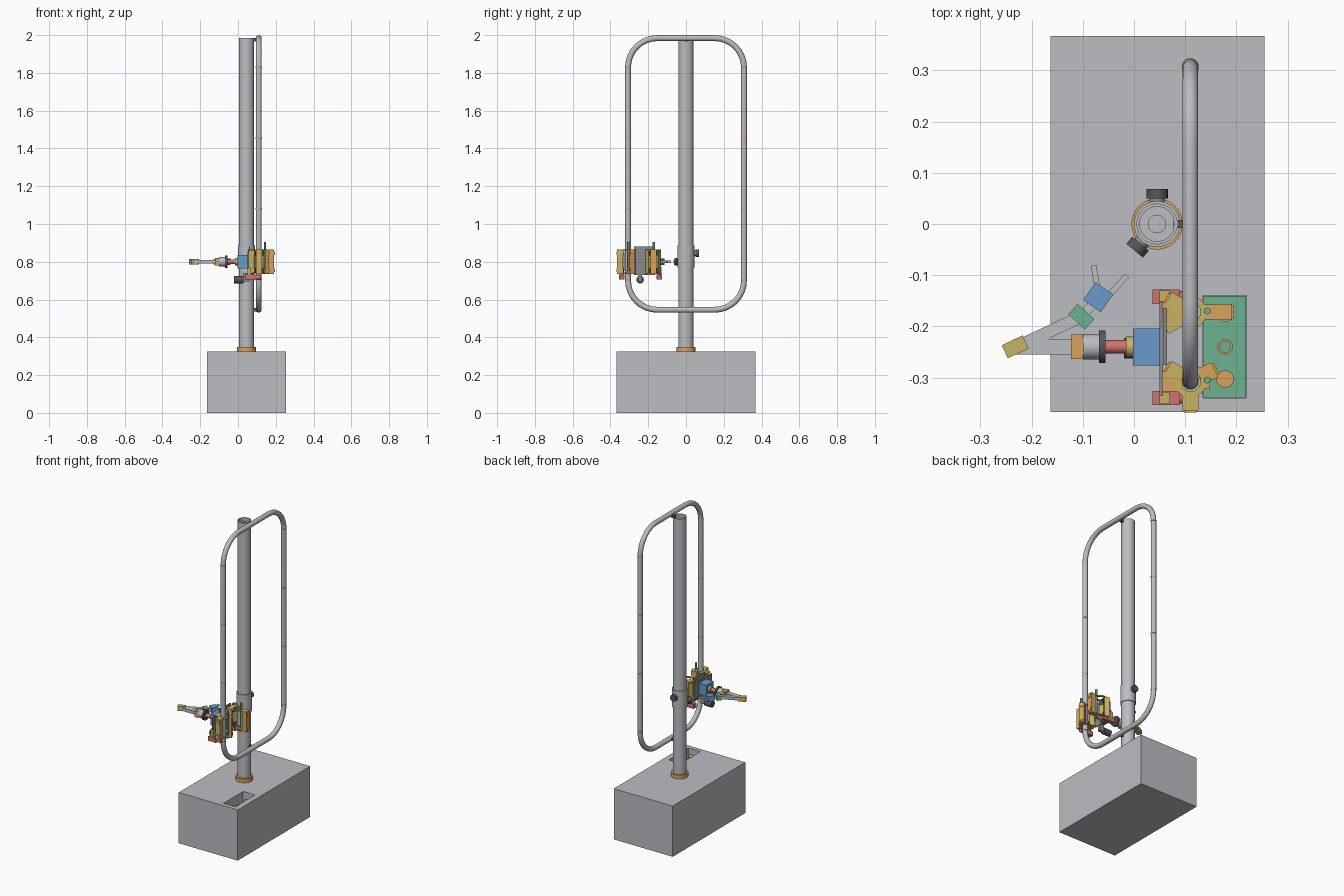
import bpy, bmesh, math
from mathutils import Vector, Matrix

if "Cube" in bpy.data.objects:
    bpy.data.objects.remove(bpy.data.objects["Cube"], do_unlink=True)


def material(name, rgb):
    m = bpy.data.materials.new(name)
    m.use_nodes = True
    m.diffuse_color = (*rgb, 1)
    m.node_tree.nodes["Principled BSDF"].inputs["Base Color"].default_value = (*rgb, 1)
    return m


GREY = material("light grey", (0.5, 0.51, 0.54))
MID = material("mid grey", (0.25, 0.26, 0.28))
DARK = material("dark grey", (0.09, 0.095, 0.1))
ORANGE = material("orange", (0.7, 0.36, 0.11))
YELLOW = material("mustard yellow", (0.58, 0.45, 0.13))
RED = material("soft red", (0.62, 0.17, 0.17))
BLUE = material("soft blue", (0.14, 0.32, 0.6))
GREEN = material("soft green", (0.15, 0.45, 0.28))


def finish(name, bm, mat, smooth=False):
    bmesh.ops.recalc_face_normals(bm, faces=bm.faces)
    me = bpy.data.meshes.new(name)
    bm.to_mesh(me)
    bm.free()
    me.materials.append(mat)
    ob = bpy.data.objects.new(name, me)
    bpy.context.collection.objects.link(ob)
    if smooth:
        smooth_shade(ob)
    return ob


def smooth_shade(ob):
    bpy.ops.object.select_all(action='DESELECT')
    ob.select_set(True)
    bpy.context.view_layer.objects.active = ob
    bpy.ops.object.shade_smooth_by_angle(angle=math.radians(30))


def box(name, center, size, mat, turn=0):
    bm = bmesh.new()
    m = Matrix.Translation(center) @ Matrix.Rotation(math.radians(turn), 4, 'Z') @ Matrix.Diagonal((*size, 1))
    bmesh.ops.create_cube(bm, size=1, matrix=m)
    return finish(name, bm, mat)


def span(name, lo, hi, mat):
    lo, hi = Vector(lo), Vector(hi)
    return box(name, (lo + hi) / 2, hi - lo, mat)


def rod(name, a, b, r, mat, sides=24, r2=None):
    a, b = Vector(a), Vector(b)
    rot = (b - a).to_track_quat('Z', 'Y').to_matrix().to_4x4()
    bm = bmesh.new()
    bmesh.ops.create_cone(bm, cap_ends=True, segments=sides, radius1=r, radius2=r if r2 is None else r2,
                          depth=(b - a).length, matrix=Matrix.Translation((a + b) / 2) @ rot)
    return finish(name, bm, mat, sides > 8)


def lathe(name, center, profile, mat, sides=32):
    bm = bmesh.new()
    verts = [bm.verts.new((r, 0, z)) for r, z in profile]
    edges = [bm.edges.new(p) for p in zip(verts, verts[1:])]
    bmesh.ops.spin(bm, geom=verts + edges, cent=(0, 0, 0), axis=(0, 0, 1),
                   angle=math.tau, steps=sides, use_merge=False)
    bmesh.ops.remove_doubles(bm, verts=bm.verts, dist=1e-5)
    bmesh.ops.translate(bm, verts=bm.verts, vec=center)
    return finish(name, bm, mat, True)


def link(name, a, b, width, height, mat):
    a, b = Vector(a), Vector(b)
    d = b - a
    return box(name, (a + b) / 2, (d.length, width, height), mat, math.degrees(math.atan2(d.y, d.x)))


# Base block with a sunken tray
base = span("base", (-0.163, -0.367, 0), (0.255, 0.367, 0.325), GREY)
cutter = span("tray_cutter", (0.135, -0.34, 0.25), (0.22, -0.14, 0.4), GREY)
cutter.hide_render = True
cut = base.modifiers.new("tray", 'BOOLEAN')
cut.operation, cut.object, cut.solver = 'DIFFERENCE', cutter, 'EXACT'
bpy.context.view_layer.objects.active = base
bpy.ops.object.modifier_apply(modifier=cut.name)
bpy.data.objects.remove(cutter, do_unlink=True)
span("tray_board", (0.136, -0.339, 0.25), (0.219, -0.141, 0.257), GREEN)
rod("tray_post", (0.178, -0.303, 0.257), (0.178, -0.303, 0.3), 0.017, ORANGE)
lathe("tray_ring", (0.178, -0.24, 0.257), [(0.015, 0), (0.015, 0.03), (0.011, 0.03), (0.011, 0)], ORANGE)
rod("tray_peg", (0.178, -0.175, 0.257), (0.178, -0.175, 0.29), 0.016, ORANGE)

# Hollow pole, foot collar and clamp sleeve
PX = 0.045
lathe("pole", (PX, 0, 0), [(0, 0.32), (0.04, 0.32), (0.04, 1.985), (0.034, 1.985), (0.034, 1.965),
                           (0.017, 1.965), (0.017, 1.94), (0, 1.94)], GREY)
rod("pole_collar", (PX, 0, 0.325), (PX, 0, 0.35), 0.05, ORANGE, 32)
rod("pole_sleeve", (PX, 0, 0.77), (PX, 0, 0.885), 0.045, GREY, 32)
for angle, z in ((90, 0.845), (230, 0.8)):
    out = Vector((math.cos(math.radians(angle)), math.sin(math.radians(angle)), 0))
    c = Vector((PX, 0, z))
    rod("sleeve_knob_neck", c + out * 0.03, c + out * 0.056, 0.015, MID)
    rod("sleeve_knob", c + out * 0.05, c + out * 0.068, 0.021, DARK)

# Rounded loop track
TX, TY, Z0, Z1, R = 0.11, 0.307, 0.546, 1.984, 0.155
points = []
for cy, cz, start in ((TY - R, Z1 - R, 0), (R - TY, Z1 - R, 90), (R - TY, Z0 + R, 180), (TY - R, Z0 + R, 270)):
    for i in range(9):
        a = math.radians(start + i * 90 / 8)
        points.append((TX, cy + R * math.cos(a), cz + R * math.sin(a), 1))
curve = bpy.data.curves.new("loop_track", 'CURVE')
curve.dimensions = '3D'
curve.bevel_depth = 0.0155
curve.bevel_resolution = 6
spline = curve.splines.new('POLY')
spline.points.add(len(points) - 1)
for p, co in zip(spline.points, points):
    p.co = co
spline.use_cyclic_u = True
curve.materials.append(GREY)
track = bpy.data.objects.new("loop_track", curve)
bpy.context.collection.objects.link(track)
bpy.ops.object.select_all(action='DESELECT')
track.select_set(True)
bpy.context.view_layer.objects.active = track
bpy.ops.object.convert(target='MESH')
smooth_shade(bpy.context.view_layer.objects.active)
for y in (-TY, TY):
    for z in (0.705, 1.08, 1.455, 1.83):
        rod("track_joint", (TX, y, z - 0.004), (TX, y, z + 0.004), 0.0168, ORANGE)
for z in (Z0, 1.975):
    span("track_bracket", (0.077, -0.008, z - 0.01), (0.102, 0.008, z + 0.01), DARK)

# Carriage plate with two three-jaw grippers
span("carriage_plate", (0.05, -0.335, 0.75), (0.057, -0.15, 0.85), MID)
span("carriage_centre_plate", (0.057, -0.275, 0.73), (0.064, -0.164, 0.88), MID)


def jaw(name, pivot, angle, reach, mat):
    a = math.radians(angle)
    out = Vector((math.cos(a), math.sin(a), 0))
    c = Vector((pivot[0], pivot[1], 0.8)) + out * reach
    box(name, c, (0.03, 0.032, 0.13), mat, angle)
    for z in (-0.045, 0.045):
        box(name + "_pad", c - out * 0.016 + Vector((0, 0, z)), (0.006, 0.024, 0.025), DARK, angle)
        box(name + "_edge", c + out * 0.016 + Vector((0, 0, z)), (0.006, 0.024, 0.02), ORANGE, angle)


for cy, front_reach in ((-TY, 0.038), (-0.172, 0.066)):
    hub = (TX, cy)
    end = 270 if cy < -0.25 else 210
    jaw("outer_jaw", hub, end, 0.042, YELLOW)
    jaw("inner_jaw", hub, 150, 0.036, YELLOW)
    jaw("front_jaw", hub, 25 if cy < -0.25 else 0, front_reach, ORANGE)
    for z in (0.735, 0.858):
        lathe("gripper_ring", (TX, cy, z), [(0.02, 0), (0.032, 0), (0.032, 0.007), (0.02, 0.007), (0.02, 0)], YELLOW)
        span("gripper_arm", (0.055, cy - 0.02, z), (0.095, cy + 0.02, z + 0.006), ORANGE)
        link("front_jaw_arm", (0.13, cy, z + 0.003), (TX + front_reach, cy, z + 0.003), 0.03, 0.006, ORANGE)
    rod("guide_rod", (0.143, cy + 0.002, 0.75), (0.143, cy + 0.002, 0.905), 0.007, GREEN, 6)
for y in (-0.34, -0.142):
    span("drive_motor", (0.036, y - 0.014, 0.705), (0.09, y + 0.014, 0.733), RED)
    span("drive_mount", (0.05, y - 0.012, 0.73), (0.07, y + 0.012, 0.77), YELLOW)
    rod("drive_shaft", (0.09, y, 0.718), (0.12, y, 0.718), 0.011, RED)
rod("sensor", (-0.02, -0.243, 0.705), (0.03, -0.243, 0.705), 0.02, DARK)
span("sensor_mount", (0.03, -0.253, 0.695), (0.06, -0.233, 0.74), MID)

# Folding arm
AY, AZ = -0.24, 0.8
span("arm_motor", (-0.002, AY - 0.036, 0.765), (0.052, AY + 0.036, 0.837), BLUE)
for name, x0, x1, r, mat in (("arm_bearing", -0.016, 0, 0.02, YELLOW), ("arm_joint_shaft", -0.056, -0.016, 0.013, RED),
                             ("arm_flange", -0.068, -0.056, 0.032, DARK), ("arm_housing", -0.1, -0.068, 0.025, GREY)):
    rod(name, (x0, AY, AZ), (x1, AY, AZ), r, mat)
span("arm_shoulder", (-0.123, AY - 0.024, 0.78), (-0.1, AY + 0.024, 0.82), ORANGE)
link("upper_arm", (-0.12, AY, AZ), (-0.235, AY, AZ), 0.03, 0.02, GREY)
box("arm_elbow", (-0.232, AY, AZ), (0.045, 0.028, 0.028), YELLOW, 25)
link("forearm", (-0.225, -0.238, AZ), (-0.103, -0.181, AZ), 0.024, 0.018, GREY)
box("arm_wrist", (-0.103, -0.181, AZ), (0.044, 0.027, 0.03), GREEN, -42)
link("wrist_link", (-0.1, -0.178, AZ), (-0.07, -0.145, AZ), 0.018, 0.02, GREY)
box("hand", (-0.07, -0.143, AZ), (0.042, 0.042, 0.035), BLUE, -35)
link("left_finger", (-0.045, -0.135, AZ), (-0.014, -0.101, AZ), 0.011, 0.012, GREY)
link("right_finger", (-0.072, -0.122, AZ), (-0.079, -0.081, AZ), 0.011, 0.012, GREY)
